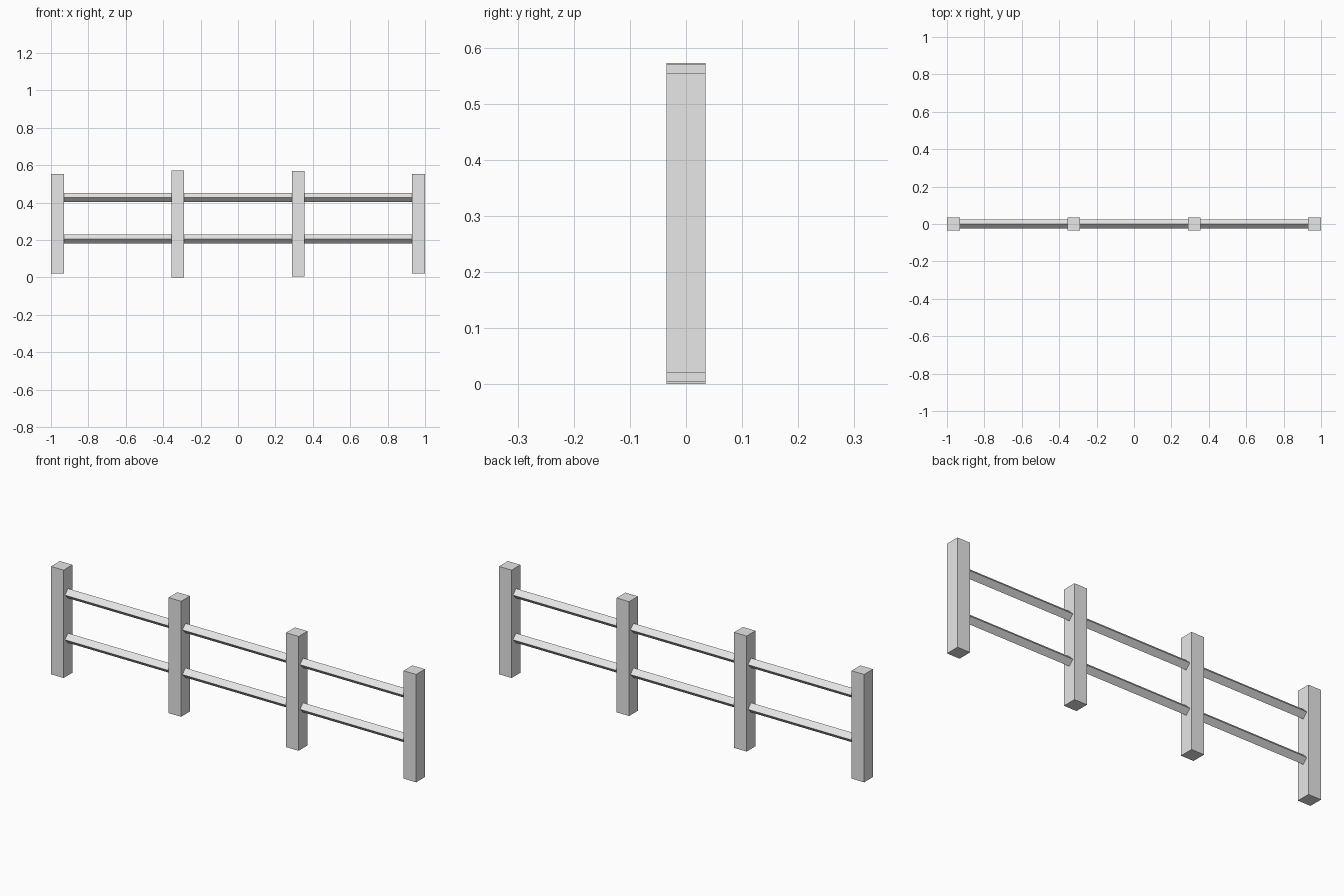
import bpy
import math

if "Cube" in bpy.data.objects:
    bpy.data.objects.remove(bpy.data.objects["Cube"])

grey = bpy.data.materials.new("light grey")
grey.diffuse_color = (0.8, 0.8, 0.8, 1)
grey.use_nodes = True
grey.node_tree.nodes["Principled BSDF"].inputs["Base Color"].default_value = grey.diffuse_color


def box(name, center, size, roll=0.0):
    """Box of full dimensions, optionally rolled about the x axis."""
    bpy.ops.mesh.primitive_cube_add(size=1, location=center, rotation=(roll, 0, 0))
    ob = bpy.context.object
    ob.name = name
    ob.scale = size
    bpy.ops.object.transform_apply(location=False, rotation=True, scale=True)
    ob.data.materials.append(grey)
    return ob


# Square posts: centre x, bottom, top
POST = 0.069
for name, x, z0, z1 in (
    ("left_end_post", -0.9655, 0.02, 0.554),
    ("left_middle_post", -0.322, 0.0, 0.572),
    ("right_middle_post", 0.322, 0.004, 0.57),
    ("right_end_post", 0.9655, 0.02, 0.554),
):
    box(name, (x, 0, (z0 + z1) / 2), (POST, POST, z1 - z0))

# Square rails set on edge, running into the end posts
RAIL = 0.048 / math.sqrt(2)
for name, z in (("lower_rail", 0.205), ("upper_rail", 0.426)):
    box(name, (0, 0, z), (1.9, RAIL, RAIL), math.radians(45))
